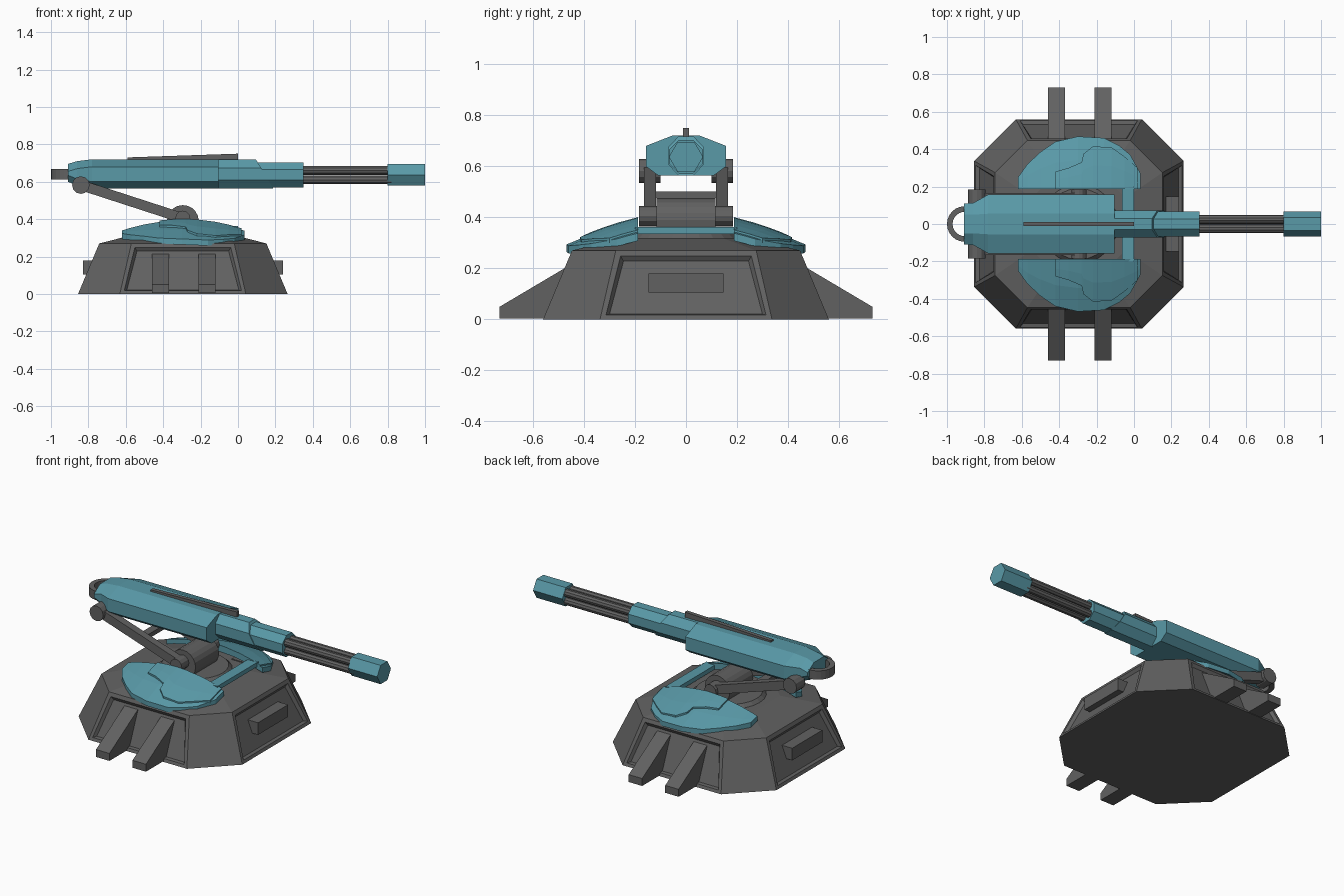
import bpy, bmesh, math
from mathutils import Vector, Matrix

if "Cube" in bpy.data.objects:
    bpy.data.objects.remove(bpy.data.objects["Cube"])

CX = -0.295   # turret axis
GZ = 0.637    # gun axis height
teal = bpy.data.materials.new("teal")
teal.diffuse_color = (0.10, 0.32, 0.39, 1)
teal.use_nodes = True
teal.node_tree.nodes["Principled BSDF"].inputs["Base Color"].default_value = teal.diffuse_color
grey = bpy.data.materials.new("grey")
grey.diffuse_color = (0.12, 0.12, 0.12, 1)
grey.use_nodes = True
grey.node_tree.nodes["Principled BSDF"].inputs["Base Color"].default_value = grey.diffuse_color


def finish(name, bm, mat=grey):
    bmesh.ops.recalc_face_normals(bm, faces=bm.faces)
    me = bpy.data.meshes.new(name)
    bm.to_mesh(me)
    bm.free()
    me.materials.append(mat)
    ob = bpy.data.objects.new(name, me)
    bpy.context.collection.objects.link(ob)
    return ob


def loft_bm(rings):
    bm = bmesh.new()
    vs = [[bm.verts.new(p) for p in r] for r in rings]
    n = len(rings[0])
    for a, b in zip(vs, vs[1:]):
        for i in range(n):
            j = (i + 1) % n
            bm.faces.new((a[i], a[j], b[j], b[i]))
    bm.faces.new(vs[0])
    bm.faces.new(vs[-1])
    return bm


def loft(name, rings, mat=grey):
    return finish(name, loft_bm(rings), mat)


def box(name, x0, x1, y0, y1, z0, z1, mat=grey):
    sq = [(x0, y0), (x1, y0), (x1, y1), (x0, y1)]
    return loft(name, [[(x, y, z) for x, y in sq] for z in (z0, z1)], mat)


def side_prism(name, pts, y0, y1, mat=grey):
    return loft(name, [[(x, y, z) for x, z in pts] for y in (y0, y1)], mat)


def circle(cx, cy, r, n, phase=0, sy=1):
    return [(cx + r * math.cos(phase + 2 * math.pi * i / n),
             cy + sy * r * math.sin(phase + 2 * math.pi * i / n)) for i in range(n)]


def tube_x(name, x0, x1, y, z, r, n, phase=0, mat=grey):
    c = circle(y, z, r, n, phase)
    return loft(name, [[(x, a, b) for a, b in c] for x in (x0, x1)], mat)


# Octagonal base with recessed panels on the four main sides
def octagon(h, c, z):
    p = [(h, -c), (h, c), (c, h), (-c, h), (-h, c), (-h, -c), (-c, -h), (c, -h)]
    return [(CX + x, y, z) for x, y in p]


bm = loft_bm([octagon(0.56, 0.337, 0), octagon(0.447, 0.275, 0.27), octagon(0.25, 0.14, 0.32)])
bmesh.ops.recalc_face_normals(bm, faces=bm.faces)
sides = [f for f in bm.faces if 0.05 < f.calc_center_median().z < 0.25
         and max(abs(f.normal.x), abs(f.normal.y)) > 0.8]
bmesh.ops.inset_individual(bm, faces=sides, thickness=0.03)
bmesh.ops.inset_individual(bm, faces=sides, thickness=0.018, depth=-0.018)
finish("base", bm)

# Sloped feet, side blocks
foot = [(0.43, 0.225), (0.46, 0.21), (0.73, 0.05), (0.73, 0.004), (0.43, 0.004)]
for s in (-1, 1):
    for x in (-0.415, -0.165):
        loft("foot", [[(x + d, s * y, z) for y, z in foot] for d in (-0.046, 0.046)])
    xs = sorted((CX + s * 0.44, CX + s * 0.535))
    box("side_block", xs[0], xs[1], -0.147, 0.147, 0.105, 0.18)

# Turntable and elevation hub
loft("turntable", [[(x, y, z) for x, y in circle(CX, 0, r, 24)]
                   for r, z in ((0.22, 0.31), (0.19, 0.34))])
box("hub_pedestal", CX - 0.07, CX + 0.07, -0.11, 0.11, 0.33, 0.40)
side_prism("hub", circle(CX, 0.39, 0.085, 20), -0.115, 0.115)

# Lift arms with pivots
low, high = Vector((CX, 0.405)), Vector((-0.84, 0.582))
d = (high - low).normalized()
nrm = Vector((-d.y, d.x)) * 0.027
bar = [low + nrm, low - nrm, high - nrm, high + nrm]
for s in (-1, 1):
    side_prism("lift_arm", bar, s * 0.118, s * 0.165)
    side_prism("lower_pivot", circle(*low, 0.04, 12), s * 0.11, s * 0.185)
    side_prism("upper_pivot", circle(*high, 0.047, 12), s * 0.10, s * 0.185)
box("arm_crossbar", -0.59, -0.54, -0.12, 0.12, 0.475, 0.502)

# Curved armour wings: rows swept from inner edge to outline
outline = [(-0.62, 0.25), (-0.57, 0.32), (-0.50, 0.385), (-0.42, 0.44), (-0.30, 0.468),
           (-0.16, 0.46), (-0.08, 0.42), (-0.02, 0.37), (0.035, 0.27)]
plate = [(-0.42, 0.28), (-0.35, 0.30), (-0.28, 0.33), (-0.27, 0.375), (-0.22, 0.415),
         (-0.12, 0.41), (-0.05, 0.36), (0.02, 0.30)]


def shell_z(x, y):
    u = (x - CX) / 0.33
    v = max(0, (y - 0.19) / 0.28)
    return 0.393 - 0.055 * u * u - 0.07 * v - 0.03 * v * v


def shell(name, edge, s, lift, thick):
    bm = bmesh.new()
    rows = []
    for t in (0, 0.55, 1):
        row = []
        for x, yo in edge:
            y = 0.188 + t * (yo - 0.188)
            row.append((x, y, shell_z(x, y) + lift))
        rows.append(row)
    top = [[bm.verts.new((x, s * y, z)) for x, y, z in r] for r in rows]
    bot = [[bm.verts.new((x, s * y, z - thick)) for x, y, z in r] for r in rows]
    n = len(edge)
    for g in (top, bot):
        for a, b in zip(g, g[1:]):
            for i in range(n - 1):
                bm.faces.new((a[i], a[i + 1], b[i + 1], b[i]))
    rim = lambda g: g[0] + [g[1][-1]] + g[2][::-1] + [g[1][0]]
    a, b = rim(top), rim(bot)
    for i in range(len(a)):
        j = (i + 1) % len(a)
        bm.faces.new((a[i], a[j], b[j], b[i]))
    return finish(name, bm, teal)


for s in (-1, 1):
    shell("armour_wing", outline, s, 0, 0.03)
    shell("armour_plate", plate, s, 0.008, 0.02)
    for x in (-0.45, -0.14):
        box("wing_mount", x - 0.05, x + 0.05, *sorted((s * 0.21, s * 0.29)), 0.27, 0.325)
box("front_bridge", -0.065, 0.0, -0.2, 0.2, 0.335, 0.362, teal)

# Gun body: faceted section tapering at the rear


def section(x, w, zt, zb, top):
    return [(x, y, z) for y, z in ((top, zt), (w, zt - 0.04), (w, zb + 0.035), (w * 0.7, zb),
            (-w * 0.7, zb), (-w, zb + 0.035), (-w, zt - 0.04), (-top, zt))]


loft("gun_body", [section(-0.91, 0.11, 0.695, 0.60, 0.05), section(-0.86, 0.112, 0.71, 0.58, 0.05),
                  section(-0.78, 0.157, 0.72, 0.565, 0.055), section(-0.105, 0.157, 0.72, 0.565, 0.055)], teal)

# Collar with slanted mouth, sleeve, rods, muzzle
c = circle(0, GZ + 0.004, 0.083, 8, math.pi / 8)
loft("gun_collar", [[(-0.11, y * 0.93, z) for y, z in c],
                    [(0.145 - (z - GZ) * 0.6, y * 0.93, z) for y, z in c]], teal)
tube_x("barrel_sleeve", 0.05, 0.35, 0, GZ, 0.072, 8, math.pi / 8, teal)
for y in (-0.025, 0.025):
    for z in (-0.025, 0.025):
        tube_x("barrel_rod", 0.33, 0.82, y, GZ - 0.002 + z, 0.024, 10)
tube_x("muzzle", 0.80, 1.0, 0, GZ, 0.067, 6, 0, teal)

# Sight rail on top and half ring at the rear
side_prism("sight_rail", [(-0.59, 0.715), (-0.59, 0.73), (0.0, 0.75), (0.0, 0.715)], -0.012, 0.012)
arc = [math.radians(90 + 15 * i) for i in range(13)]
ring = [(-0.905 + r * math.cos(a), r * math.sin(a)) for r, seq in ((0.095, arc), (0.065, arc[::-1])) for a in seq]
loft("rear_ring", [[(x, y, z) for x, y in ring] for z in (0.613, 0.667)])
